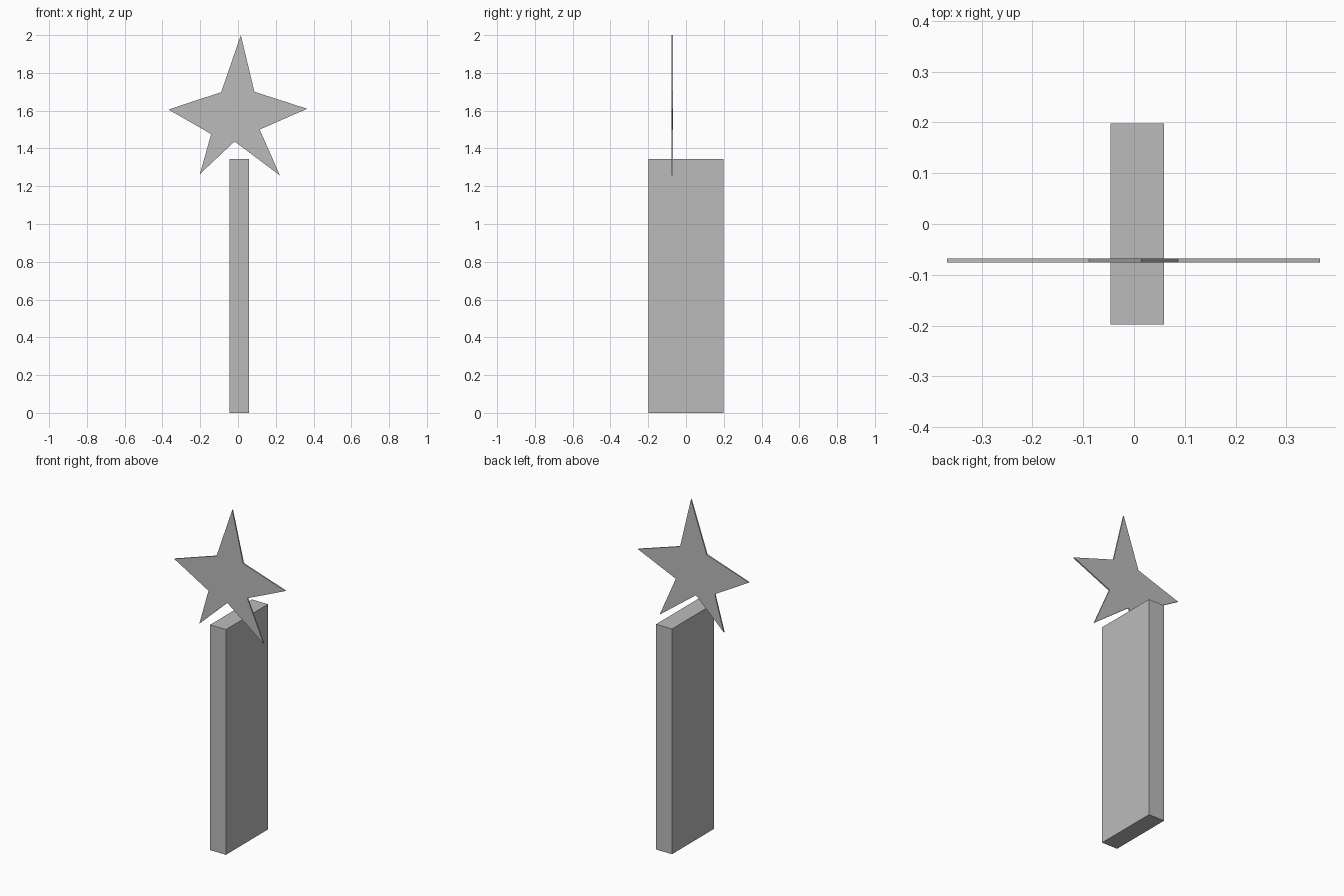
import bpy
import bmesh

cube = bpy.data.objects.get("Cube")
if cube:
    bpy.data.objects.remove(cube, do_unlink=True)

grey = bpy.data.materials.new("plain grey")
grey.use_nodes = True
colour = (0.5, 0.5, 0.5, 1)
grey.diffuse_color = colour
grey.node_tree.nodes["Principled BSDF"].inputs["Base Color"].default_value = colour


def extrude_outline(name, outline, front, back):
    """Solid with an x-z outline, running from front to back along y."""
    bm = bmesh.new()
    face = bm.faces.new([bm.verts.new((x, front, z)) for x, z in outline])
    result = bmesh.ops.extrude_face_region(bm, geom=[face], use_keep_orig=True)
    for item in result["geom"]:
        if isinstance(item, bmesh.types.BMVert):
            item.co.y = back
    bmesh.ops.recalc_face_normals(bm, faces=bm.faces)
    mesh = bpy.data.meshes.new(name)
    bm.to_mesh(mesh)
    bm.free()
    mesh.materials.append(grey)
    obj = bpy.data.objects.new(name, mesh)
    bpy.context.collection.objects.link(obj)
    return obj


# Upright slab
left, right, height = 0.059, -0.046, 1.345
extrude_outline("post", [(right, 0), (left, 0), (left, height), (right, height)],
                -0.198, 0.198)

# Thin uneven star: tips and notches alternate, clockwise from the top
tips = [(0.015, 2.0), (0.366, 1.61), (0.222, 1.257), (-0.202, 1.264), (-0.368, 1.606)]
notches = [(0.087, 1.70), (0.115, 1.50), (-0.018, 1.437), (-0.142, 1.476), (-0.089, 1.698)]
star = [point for pair in zip(tips, notches) for point in pair]
extrude_outline("star", star, -0.076, -0.068)
